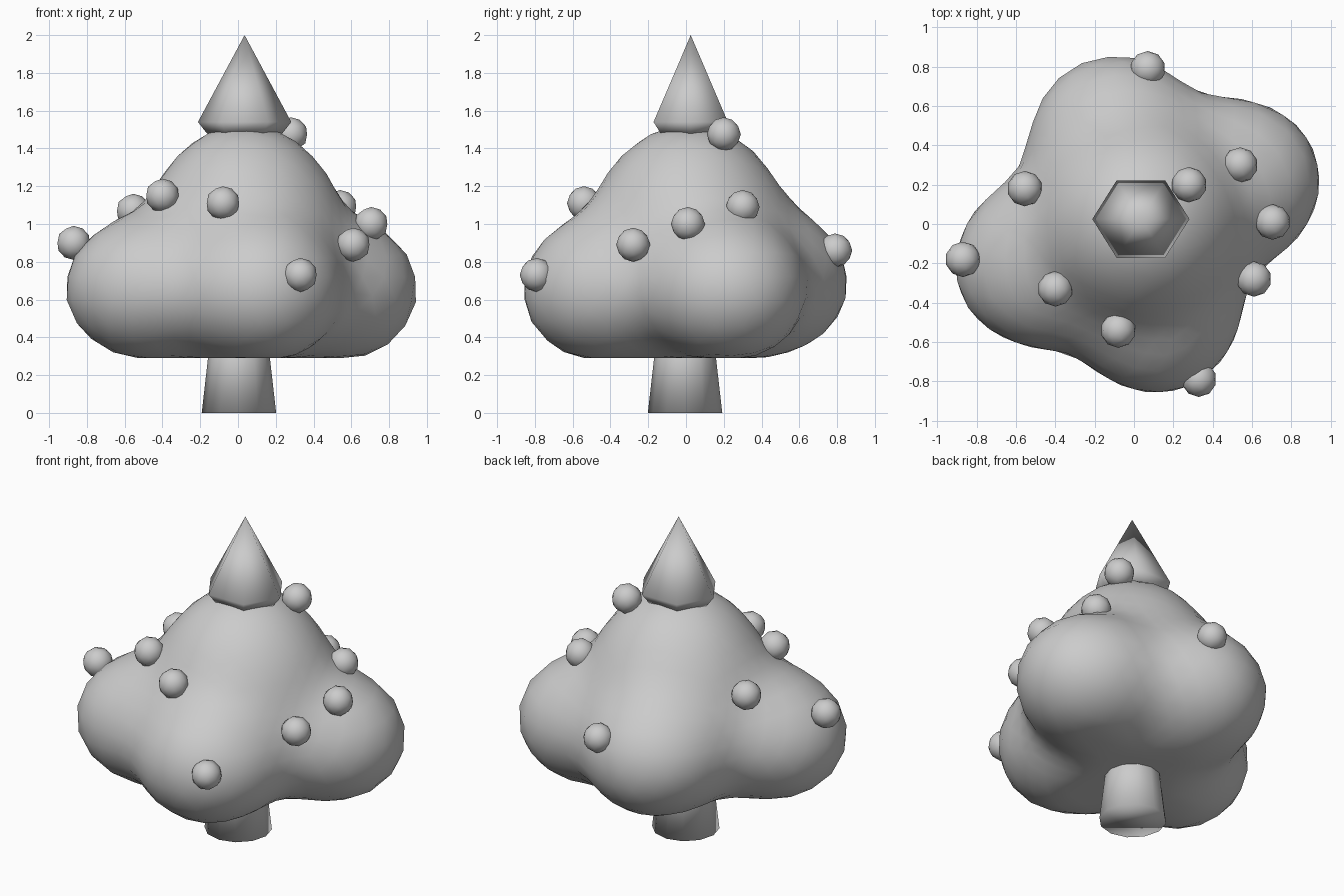
import bpy, bmesh, math
from mathutils import Vector

if "Cube" in bpy.data.objects:
    bpy.data.objects.remove(bpy.data.objects["Cube"])


def finish(bm, name, angle=180):
    mesh = bpy.data.meshes.new(name)
    bmesh.ops.recalc_face_normals(bm, faces=bm.faces)
    bm.to_mesh(mesh)
    bm.free()
    ob = bpy.data.objects.new(name, mesh)
    bpy.context.collection.objects.link(ob)
    bpy.ops.object.select_all(action='DESELECT')
    ob.select_set(True)
    bpy.context.view_layer.objects.active = ob
    bpy.ops.object.shade_smooth_by_angle(angle=math.radians(angle))
    return ob


def lathe(name, profile, sides, x, y, angle, y_scale=1.0):
    """Closed low-poly solid from (radius, z) rings."""
    bm = bmesh.new()
    rings = []
    for r, z in profile:
        count = sides if r > 0 else 1
        rings.append([bm.verts.new((x + r * math.cos(math.tau * i / sides),
                                    y + r * y_scale * math.sin(math.tau * i / sides), z))
                      for i in range(count)])
    for a, b in zip(rings, rings[1:]):
        for i in range(sides):
            j = (i + 1) % sides
            if len(b) == 1:
                bm.faces.new((a[i], a[j], b[0]))
            else:
                bm.faces.new((a[i], a[j], b[j], b[i]))
    bm.faces.new(rings[0])
    if len(rings[-1]) > 1:
        bm.faces.new(rings[-1])
    return finish(bm, name, angle)


# Foliage: softly blended ellipsoids (centre, horizontal radius, vertical radius)
BLOBS = [
    (Vector((0.04, 0.02, 1.04)), 0.46, 0.48),    # crown
    (Vector((0.00, 0.00, 0.74)), 0.44, 0.42),    # core
    (Vector((-0.51, -0.21, 0.66)), 0.40, 0.36),  # left lobe
    (Vector((-0.10, 0.45, 0.69)), 0.40, 0.36),   # back lobe
    (Vector((0.55, 0.22, 0.65)), 0.40, 0.36),    # right lobe
    (Vector((0.12, -0.46, 0.65)), 0.40, 0.36),   # front lobe
]
BLEND = 0.11


def field(p):
    total = 0.0
    for c, rh, rv in BLOBS:
        d = p - c
        q = Vector((d.x / rh, d.y / rh, d.z / rv)).length
        total += math.exp(-(q - 1) * rv / BLEND)
    return total - 1


bm = bmesh.new()
bmesh.ops.create_icosphere(bm, subdivisions=4, radius=1)
origin = Vector((0, 0, 0.72))
for v in bm.verts:
    ray = v.co.normalized()
    r = 1.3
    while r > 0.2 and field(origin + ray * r) < 0:
        r -= 0.005
    v.co = origin + ray * r
    v.co.z = min(max(v.co.z, 0.29), 1.51)
finish(bm, "foliage")

# Trunk and six-sided tree top
lathe("trunk", [(0.197, 0), (0.14, 0.5)], 12, 0.005, -0.005, 180)
lathe("tree_top", [(0.20, 1.48), (0.247, 1.54), (0, 2.0)], 6, 0.035, 0.025, 65, 0.92)

# Round baubles resting on the foliage
BAUBLES = [
    (0.07, 0.79, 0.86), (0.28, 0.20, 1.475), (0.54, 0.30, 1.09),
    (0.705, 0.01, 1.00), (0.61, -0.28, 0.89), (0.33, -0.79, 0.73),
    (-0.08, -0.54, 1.11), (-0.40, -0.33, 1.15), (-0.87, -0.18, 0.90),
    (-0.555, 0.18, 1.07),
]
for n, pos in enumerate(BAUBLES, 1):
    bm = bmesh.new()
    bmesh.ops.create_icosphere(bm, subdivisions=2, radius=0.09)
    bmesh.ops.translate(bm, verts=bm.verts, vec=pos)
    finish(bm, f"bauble_{n}")
